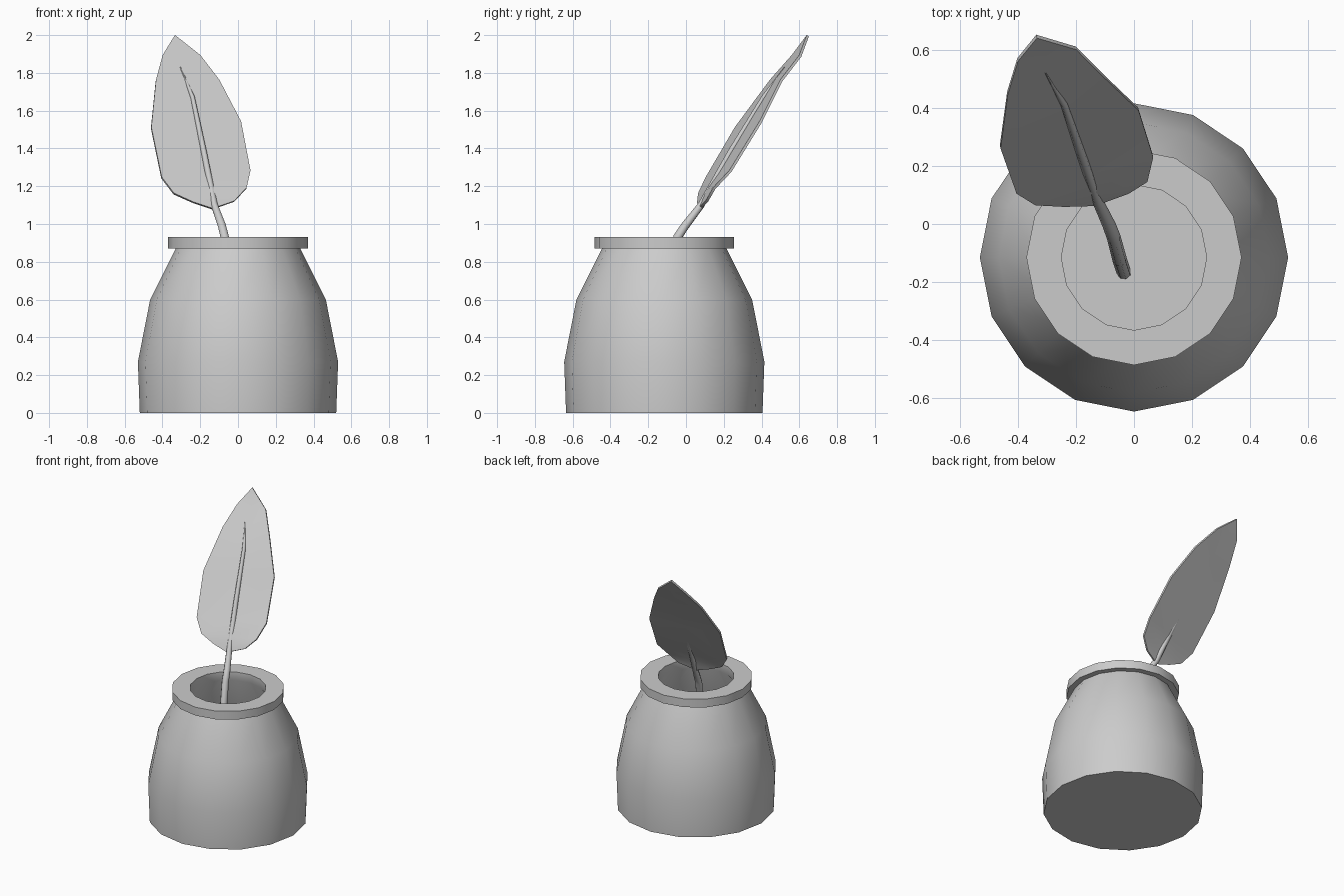
import bpy, bmesh, math
from mathutils import Vector

if "Cube" in bpy.data.objects:
    bpy.data.objects.remove(bpy.data.objects["Cube"])

SIDES = 16
POT_Y = -0.115


def add_mesh(name, bm):
    bmesh.ops.recalc_face_normals(bm, faces=bm.faces)
    mesh = bpy.data.meshes.new(name)
    bm.to_mesh(mesh)
    bm.free()
    obj = bpy.data.objects.new(name, mesh)
    bpy.context.collection.objects.link(obj)
    return obj


def select_only(obj):
    bpy.ops.object.select_all(action='DESELECT')
    obj.select_set(True)
    bpy.context.view_layer.objects.active = obj


def smooth(obj):
    select_only(obj)
    bpy.ops.object.shade_smooth_by_angle(angle=math.radians(30))


# Hollow pot: outer wall, rim, opening, inner wall and floor
profile = [(0.52, 0), (0.53, 0.27), (0.465, 0.6), (0.33, 0.87),
           (0.37, 0.87), (0.37, 0.93), (0.25, 0.93), (0.25, 0.87),
           (0.41, 0.58), (0.475, 0.27), (0.465, 0.04)]
bm = bmesh.new()
rings = []
for r, z in profile:
    rings.append([bm.verts.new((r * math.cos(2 * math.pi * i / SIDES),
                                r * math.sin(2 * math.pi * i / SIDES) + POT_Y, z))
                  for i in range(SIDES)])
for a, b in zip(rings, rings[1:]):
    for i in range(SIDES):
        j = (i + 1) % SIDES
        bm.faces.new((a[i], a[j], b[j], b[i]))
bm.faces.new(rings[0])
bm.faces.new(rings[-1])
smooth(add_mesh("pot", bm))

# Leaf blade: rows of left edge, midrib, right edge between base and tip
left = [(-0.24, 0.065, 1.115), (-0.34, 0.07, 1.16), (-0.405, 0.11, 1.245),
        (-0.46, 0.265, 1.51), (-0.435, 0.45, 1.76), (-0.40, 0.565, 1.89)]
right = [(-0.02, 0.11, 1.12), (0.045, 0.15, 1.19), (0.065, 0.235, 1.28),
         (0.015, 0.395, 1.54), (-0.10, 0.505, 1.76), (-0.20, 0.605, 1.89)]
bm = bmesh.new()
base = bm.verts.new((-0.135, 0.068, 1.08))
tip = bm.verts.new((-0.335, 0.645, 1.997))
rows = []
for l, r in zip(left, right):
    l, r = Vector(l), Vector(r)
    rows.append([bm.verts.new(p) for p in (l, (l + r) / 2, r)])
for k in (0, 1):
    bm.faces.new((base, rows[0][k + 1], rows[0][k]))
    bm.faces.new((tip, rows[-1][k], rows[-1][k + 1]))
    for a, b in zip(rows, rows[1:]):
        bm.faces.new((a[k], a[k + 1], b[k + 1], b[k]))
leaf = add_mesh("leaf", bm)
select_only(leaf)
solid = leaf.modifiers.new("thickness", 'SOLIDIFY')
solid.thickness = 0.014
solid.offset = 0
bpy.ops.object.modifier_apply(modifier=solid.name)
smooth(leaf)

# Stem and midrib: one tapering tube from the pot floor up the leaf
path = [((-0.035, -0.165, 0.04), 0.025), ((-0.05, -0.12, 0.55), 0.025),
        ((-0.07, -0.045, 0.93), 0.024), ((-0.085, -0.005, 0.99), 0.023),
        ((-0.125, 0.08, 1.10), 0.019), ((-0.18, 0.235, 1.38), 0.016),
        ((-0.24, 0.41, 1.67), 0.012), ((-0.305, 0.52, 1.83), 0.002)]
curve = bpy.data.curves.new("stem", 'CURVE')
curve.dimensions = '3D'
curve.bevel_depth = 1.0
curve.bevel_resolution = 2
curve.use_fill_caps = True
spline = curve.splines.new('POLY')
spline.points.add(len(path) - 1)
for point, (co, radius) in zip(spline.points, path):
    point.co = (*co, 1)
    point.radius = radius
stem = bpy.data.objects.new("stem", curve)
bpy.context.collection.objects.link(stem)
select_only(stem)
bpy.ops.object.convert(target='MESH')
stem = bpy.context.object
select_only(stem)
bpy.ops.object.shade_smooth_by_angle(angle=math.radians(60))
